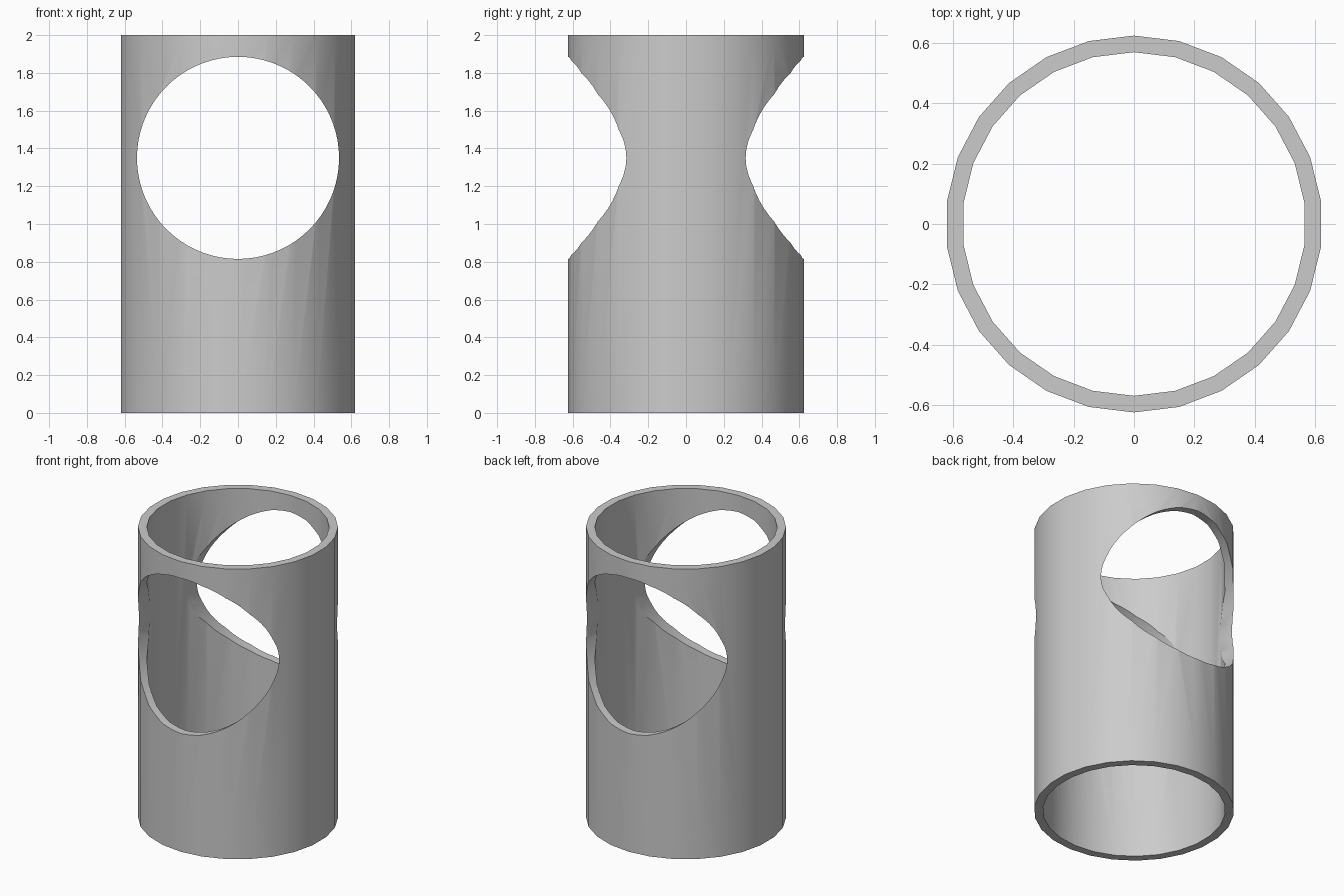
import bpy
import math

cube = bpy.data.objects.get("Cube")
if cube:
    bpy.data.objects.remove(cube, do_unlink=True)

HEIGHT = 2.0
SIDES = 26
OUTER_R, INNER_R = 0.625, 0.57
HOLE_R, HOLE_Z = 0.535, 1.35

grey = bpy.data.materials.new("plain grey")
grey.use_nodes = True
grey.diffuse_color = (0.6, 0.6, 0.6, 1)
grey.node_tree.nodes["Principled BSDF"].inputs["Base Color"].default_value = (0.6, 0.6, 0.6, 1)


def cylinder(name, radius, depth, sides, z, tilt=0):
    bpy.ops.mesh.primitive_cylinder_add(
        vertices=sides, radius=radius, depth=depth, location=(0, 0, z), rotation=(tilt, 0, 0))
    obj = bpy.context.object
    obj.name = name
    obj.data.materials.append(grey)
    return obj


# Outer sleeve, with the bore and the cross hole as cutters
sleeve = cylinder("sleeve", OUTER_R, HEIGHT, SIDES, HEIGHT / 2)
bore = cylinder("bore_cutter", INNER_R, HEIGHT + 1, SIDES, HEIGHT / 2)
window = cylinder("window_cutter", HOLE_R, 2, 72, HOLE_Z, math.pi / 2)

bpy.context.view_layer.objects.active = sleeve
for cutter in (bore, window):
    cut = sleeve.modifiers.new(cutter.name, "BOOLEAN")
    cut.operation = "DIFFERENCE"
    cut.solver = "EXACT"
    cut.object = cutter
    bpy.ops.object.modifier_apply(modifier=cut.name)
    bpy.data.objects.remove(cutter, do_unlink=True)

# Smooth walls, crisp rims
bpy.ops.object.select_all(action="DESELECT")
sleeve.select_set(True)
bpy.ops.object.shade_smooth_by_angle(angle=math.radians(30))
